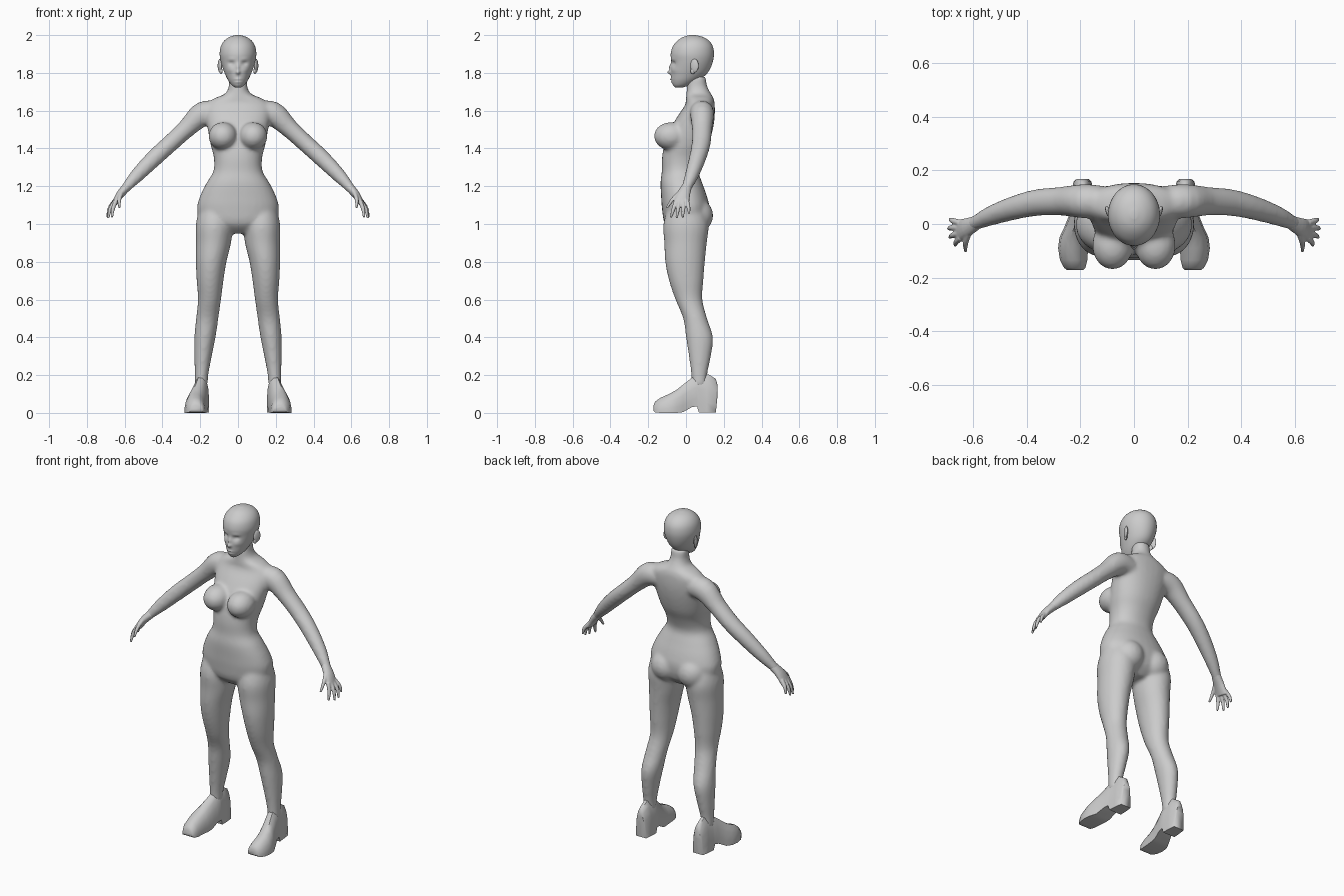
import bpy, bmesh
from math import sin, cos, pi, exp, copysign
from mathutils import Vector, Matrix


def refine(keys, k):
    """Catmull-Rom interpolation of section rows, k steps per span."""
    rows = []
    for i in range(len(keys) - 1):
        p = [keys[max(0, min(len(keys) - 1, i + j))] for j in (-1, 0, 1, 2)]
        for s in range(k):
            t = s / k
            rows.append([0.5 * (2 * b + (c - a) * t + (2 * a - 5 * b + 4 * c - d) * t * t
                                + (3 * b - a - 3 * c + d) * t ** 3) for a, b, c, d in zip(*p)])
    return rows + [list(keys[-1])]


def loft(bm, rings, n=24, power=2.0):
    """Skin superellipse rings given as (centre, u axis, v axis)."""
    loops = []
    for c, u, v in rings:
        ring = []
        for i in range(n):
            a = 2 * pi * i / n
            ca, sa = cos(a), sin(a)
            ca = copysign(abs(ca) ** (2 / power), ca)
            sa = copysign(abs(sa) ** (2 / power), sa)
            ring.append(bm.verts.new(c + u * ca + v * sa))
        loops.append(ring)
    for r0, r1 in zip(loops, loops[1:]):
        for i in range(n):
            j = (i + 1) % n
            bm.faces.new((r0[i], r0[j], r1[j], r1[i]))
    bm.faces.new(loops[0][::-1])
    bm.faces.new(loops[-1])


def upright(bm, keys, side=1, k=4, n=32, power=2.0):
    """Loft of level slices: z, centre x, half width, front y, back y."""
    loft(bm, [(Vector((side * x, (f + b) / 2, z)), Vector((w, 0, 0)), Vector((0, (b - f) / 2, 0)))
              for z, x, w, f, b in refine(keys, k)], n, power)


def tube(bm, keys, side=1, k=4, n=16):
    """Loft along a path: x, y, z, width along y, thickness."""
    rows = refine(keys, k)
    pts = [Vector((side * r[0], r[1], r[2])) for r in rows]
    rings = []
    for i, r in enumerate(rows):
        d = (pts[min(i + 1, len(pts) - 1)] - pts[max(i - 1, 0)]).normalized()
        v = d.cross(Vector((0, 1, 0))).normalized()
        rings.append((pts[i], v.cross(d).normalized() * r[3], v * r[4]))
    loft(bm, rings, n)


def ball(bm, centre, radii, rot=0):
    m = Matrix.Translation(centre) @ Matrix.Rotation(rot, 4, 'Z') @ Matrix.Diagonal((*radii, 1))
    bmesh.ops.create_uvsphere(bm, u_segments=24, v_segments=16, radius=1, matrix=m)


def finish(bm, name, voxel=0, smooth=0, mirror=False, sharp=None):
    bmesh.ops.recalc_face_normals(bm, faces=bm.faces)
    me = bpy.data.meshes.new(name)
    bm.to_mesh(me)
    bm.free()
    ob = bpy.data.objects.new(name, me)
    bpy.context.collection.objects.link(ob)
    for p in me.polygons:
        p.use_smooth = True
    if sharp:
        me.set_sharp_from_angle(angle=sharp)
    if voxel:
        mod = ob.modifiers.new("fuse", 'REMESH')
        mod.mode, mod.voxel_size, mod.use_smooth_shade = 'VOXEL', voxel, True
        mod = ob.modifiers.new("soften", 'SMOOTH')
        mod.factor, mod.iterations = 0.5, smooth
    if mirror:
        ob.modifiers.new("mirror", 'MIRROR')
    return ob


# Body: torso, legs, arms fused into one skin
bm = bmesh.new()
upright(bm, [
    (0.95, 0, .08, -.06, .06), (1.00, 0, .19, -.112, .11), (1.08, 0, .217, -.127, .125),
    (1.15, 0, .20, -.132, .11), (1.22, 0, .165, -.135, .085), (1.28, 0, .13, -.128, .068),
    (1.35, 0, .128, -.127, .088), (1.42, 0, .145, -.115, .12), (1.50, 0, .16, -.085, .142),
    (1.57, 0, .172, -.045, .152), (1.63, 0, .172, -.005, .152), (1.665, 0, .125, .0, .146),
    (1.69, 0, .068, .002, .132), (1.73, 0, .049, .005, .112), (1.78, 0, .048, .01, .105)], power=2.2)
for s in (-1, 1):
    upright(bm, [
        (1.10, .12, .08, -.09, .09), (1.00, .125, .098, -.12, .12), (.90, .13, .093, -.115, .11),
        (.80, .142, .081, -.11, .10), (.70, .148, .071, -.09, .092), (.60, .151, .061, -.056, .087),
        (.50, .163, .059, -.015, .112), (.40, .175, .056, .0, .143), (.30, .185, .046, .015, .132),
        (.20, .193, .036, .028, .112), (.14, .195, .034, .03, .11)], s)
    tube(bm, [
        (.10, .08, 1.585, .06, .06), (.185, .085, 1.583, .064, .066), (.27, .085, 1.508, .054, .05),
        (.36, .08, 1.425, .05, .046), (.44, .062, 1.352, .045, .045), (.53, .032, 1.262, .037, .038),
        (.595, .002, 1.19, .027, .025), (.61, -.006, 1.172, .026, .022)], s, n=24)
    ball(bm, (s * .08, -.08, 1.465), (.076, .09, .074))     # bust
    ball(bm, (s * .088, .058, 1.045), (.088, .086, .09))    # seat
finish(bm, "body", voxel=0.01, smooth=8)

# Hands: palm and five tapered digits
bm = bmesh.new()
tube(bm, [(.585, .006, 1.2, .026, .024), (.625, -.014, 1.155, .036, .021),
          (.655, -.025, 1.105, .042, .014)])
for base, mid, tip in [
        ((.645, -.052, 1.125), (.662, -.066, 1.08), (.667, -.08, 1.035)),
        ((.65, -.034, 1.12), (.676, -.042, 1.08), (.687, -.05, 1.03)),
        ((.652, -.014, 1.12), (.681, -.014, 1.08), (.692, -.018, 1.035)),
        ((.65, .004, 1.125), (.677, .013, 1.09), (.686, .017, 1.055)),
        ((.615, -.03, 1.17), (.628, -.07, 1.13), (.628, -.102, 1.085))]:
    tube(bm, [(*base, .012, .012), (*mid, .0105, .0105), (*tip, .006, .006)], n=10)
finish(bm, "hand", voxel=0.004, smooth=3, mirror=True)

# Heeled shoes: slices along y as y, centre x, half width, bottom, top
bm = bmesh.new()
shoe = [(.168, .192, .022, .10, .145), (.158, .192, .034, .003, .18), (.11, .192, .039, .003, .21),
        (.068, .194, .041, .003, .205), (.058, .195, .042, .035, .20), (.03, .20, .043, .03, .185),
        (-.015, .212, .049, .004, .15), (-.05, .222, .056, 0, .122), (-.09, .227, .056, 0, .1),
        (-.135, .225, .051, 0, .08), (-.163, .221, .04, .003, .06), (-.172, .22, .03, .012, .04)]
rows = []
for y, x, w, z0, z1 in shoe:
    ring = []
    for side, t in [(1, 0), (1.0, .25), (.88, .6), (.6, .86), (.25, 1)]:
        ring.append((x + w * side, y, z0 + (z1 - z0) * t))
    ring += [(2 * x - p[0], y, p[2]) for p in ring[::-1]]
    rows.append([bm.verts.new(p) for p in ring])
for r0, r1 in zip(rows, rows[1:]):
    for i in range(10):
        j = (i + 1) % 10
        bm.faces.new((r0[i], r0[j], r1[j], r1[i]))
bm.faces.new(rows[0])
bm.faces.new(rows[-1])
finish(bm, "shoe", mirror=True, sharp=0.8)

# Head: skull loft with the face pushed in and out
bm = bmesh.new()
upright(bm, [
    (1.722, 0, .014, -.056, -.02), (1.735, 0, .033, -.069, .02), (1.76, 0, .052, -.077, .065),
    (1.79, 0, .067, -.08, .105), (1.82, 0, .079, -.08, .127), (1.86, 0, .091, -.078, .142),
    (1.90, 0, .097, -.081, .148), (1.94, 0, .091, -.07, .142), (1.97, 0, .073, -.045, .122),
    (1.99, 0, .045, -.015, .09), (2.00, 0, .012, .02, .05)], k=5, n=72)
# Each feature: x, z, x spread, z spread, forward amount
features = [(0, 1.803, .010, .010, .018), (0, 1.83, .008, .018, .010), (0, 1.766, .018, .005, .006),
            (0, 1.752, .016, .005, .004), (0, 1.759, .018, .003, -.004)]
for s in (-1, 1):
    features += [(s * .034, 1.85, .016, .011, -.012), (s * .036, 1.872, .02, .006, .004),
                 (s * .042, 1.815, .018, .014, .004)]
for v in bm.verts:
    if v.co.y < 0:
        v.co.y -= sum(a * exp(-((v.co.x - x) / sx) ** 2 - ((v.co.z - z) / sz) ** 2)
                      for x, z, sx, sz, a in features)
finish(bm, "head")

# Ears
bm = bmesh.new()
ball(bm, (.096, .045, 1.838), (.009, .023, .036), -0.35)
ball(bm, (.09, .036, 1.81), (.008, .013, .016), -0.3)
finish(bm, "ear", mirror=True)
